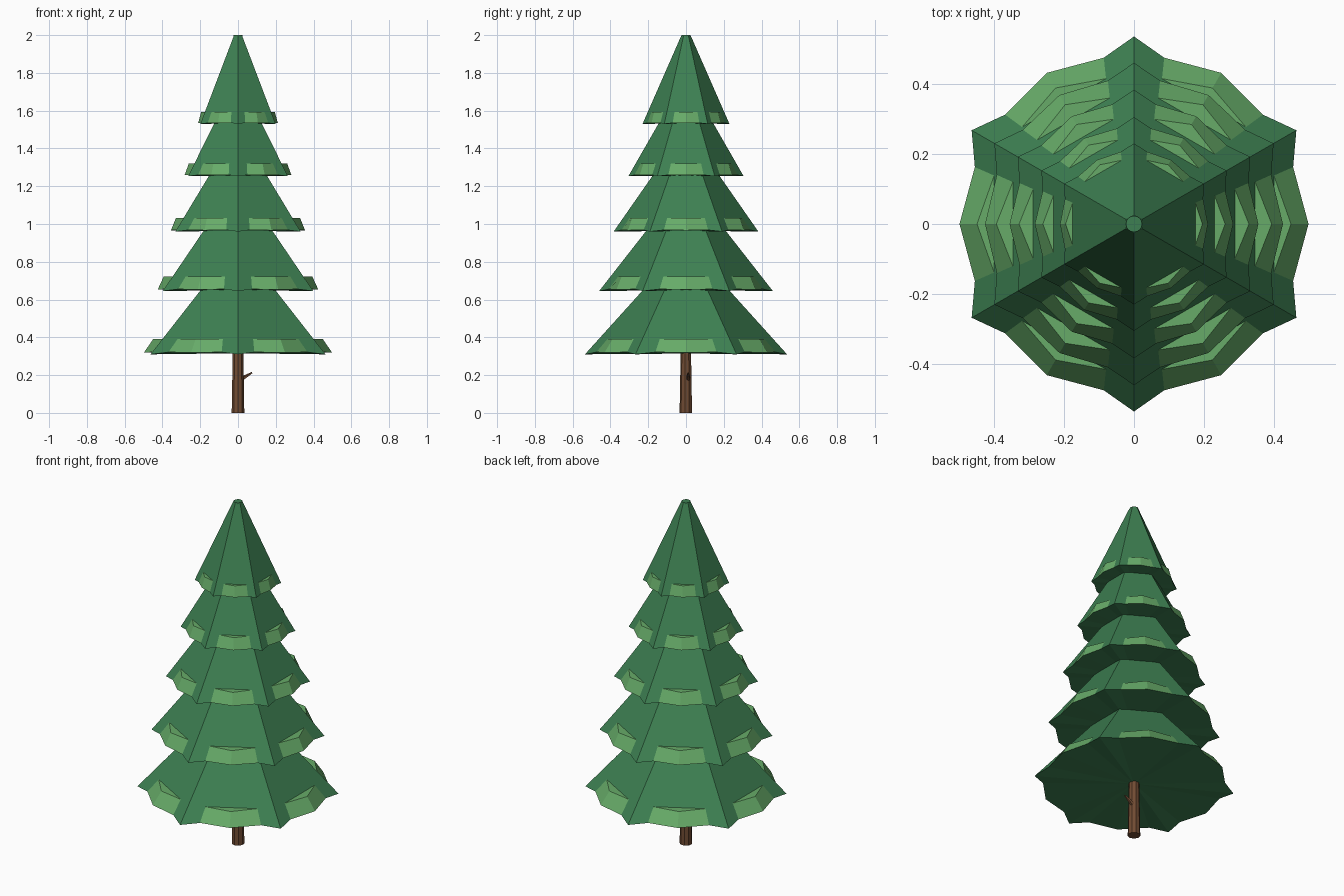
import bpy, bmesh
from math import sin, cos, pi, sqrt
from mathutils import Vector

cube = bpy.data.objects.get("Cube")
if cube:
    bpy.data.objects.remove(cube, do_unlink=True)


def material(name, rgb):
    m = bpy.data.materials.new(name)
    m.use_nodes = True
    m.diffuse_color = (*rgb, 1)
    m.node_tree.nodes["Principled BSDF"].inputs["Base Color"].default_value = (*rgb, 1)
    return m


GREEN = material("needle green", (0.047, 0.215, 0.084))
LIGHT = material("light tip green", (0.135, 0.41, 0.14))
BARK = material("bark brown", (0.165, 0.072, 0.033))


def finish(bm, name, mats):
    bmesh.ops.remove_doubles(bm, verts=bm.verts, dist=0.0005)
    bmesh.ops.recalc_face_normals(bm, faces=bm.faces)
    mesh = bpy.data.meshes.new(name)
    bm.to_mesh(mesh)
    bm.free()
    for m in mats:
        mesh.materials.append(m)
    obj = bpy.data.objects.new(name, mesh)
    bpy.context.collection.objects.link(obj)
    return obj


def tier(name, z0, r0, z1, r1, bulge, inset):
    """Six-sided skirt; every side carries a pointed light green tip."""
    bm = bmesh.new()
    rim, rise, lift = [], 0.022 * r0, 0.05 + 0.06 * r0

    for side in range(6):
        a = pi / 6 + side * pi / 3 - pi / 6
        out = Vector((cos(a), sin(a), 0))
        along = Vector((-sin(a), cos(a), 0))

        def on_cone(height, s):
            # s runs from -1 to 1 across the side
            r = r0 + (r1 - r0) * height / (z1 - z0)
            p = out * r * sqrt(3) / 2 + along * r / 2 * s
            return bm.verts.new(p + Vector((0, 0, z0 + height)))

        c0, c1 = on_cone(0, -1), on_cone(0, 1)
        t0, t1 = on_cone(z1 - z0, -1), on_cone(z1 - z0, 1)
        low0, low1 = on_cone(rise, -0.62), on_cone(rise, 0.62)
        up0, up1 = on_cone(lift, -0.6), on_cone(lift, 0.6)
        nose = bm.verts.new(out * bulge + Vector((0, 0, z0 + rise * 0.8)))
        brow = bm.verts.new(out * (bulge - inset) + Vector((0, 0, z0 + lift)))

        for f in ((c0, low0, up0, t0), (up0, up1, t1, t0), (low1, c1, t1, up1)):
            bm.faces.new(f)
        for f in ((low0, nose, brow, up0), (nose, low1, up1, brow), (up0, brow, up1)):
            bm.faces.new(f).material_index = 1
        rim += [c0, low0, nose, low1]

    # flat underside as a fan, and the top cap
    hub = bm.verts.new((0, 0, z0 + rise / 2))
    for v, w in zip(rim, rim[1:] + rim[:1]):
        if (v.co - w.co).length > 0.0005:
            bm.faces.new((hub, w, v))
    bmesh.ops.remove_doubles(bm, verts=bm.verts, dist=0.0005)
    bmesh.ops.holes_fill(bm, edges=[e for e in bm.edges if e.is_boundary], sides=0)
    # close the seam between the last and first corners
    return finish(bm, name, (GREEN, LIGHT))


# foliage tiers: base height, corner radius, top height, top radius, tip reach, tip slope
tier("foliage_tier_1", 0.31, 0.535, 0.67, 0.21, 0.498, 0.05)
tier("foliage_tier_2", 0.645, 0.46, 0.99, 0.19, 0.425, 0.032)
tier("foliage_tier_3", 0.96, 0.383, 1.28, 0.16, 0.355, 0.027)
tier("foliage_tier_4", 1.253, 0.305, 1.55, 0.135, 0.283, 0.023)
tier("foliage_tier_5", 1.53, 0.23, 1.995, 0.026, 0.211, 0.016)


def tapered(name, start, end, r_start, r_end, sides, mat):
    start, end = Vector(start), Vector(end)
    axis = end - start
    bm = bmesh.new()
    bmesh.ops.create_cone(bm, cap_ends=True, segments=sides, radius1=r_start,
                          radius2=r_end, depth=axis.length)
    bm.transform(axis.to_track_quat("Z", "Y").to_matrix().to_4x4())
    bmesh.ops.translate(bm, verts=bm.verts, vec=(start + end) / 2)
    return finish(bm, name, (mat,))


# rounded-off tip
tapered("tree_tip", (0, 0, 1.98), (0, 0, 2.0), 0.026, 0.023, 16, GREEN)

# trunk and a small broken twig on its left
tapered("trunk", (0, 0, 0), (0, 0, 0.34), 0.034, 0.028, 9, BARK)
tapered("twig", (0.02, 0.012, 0.18), (0.075, 0.012, 0.213), 0.013, 0.004, 5, BARK)
